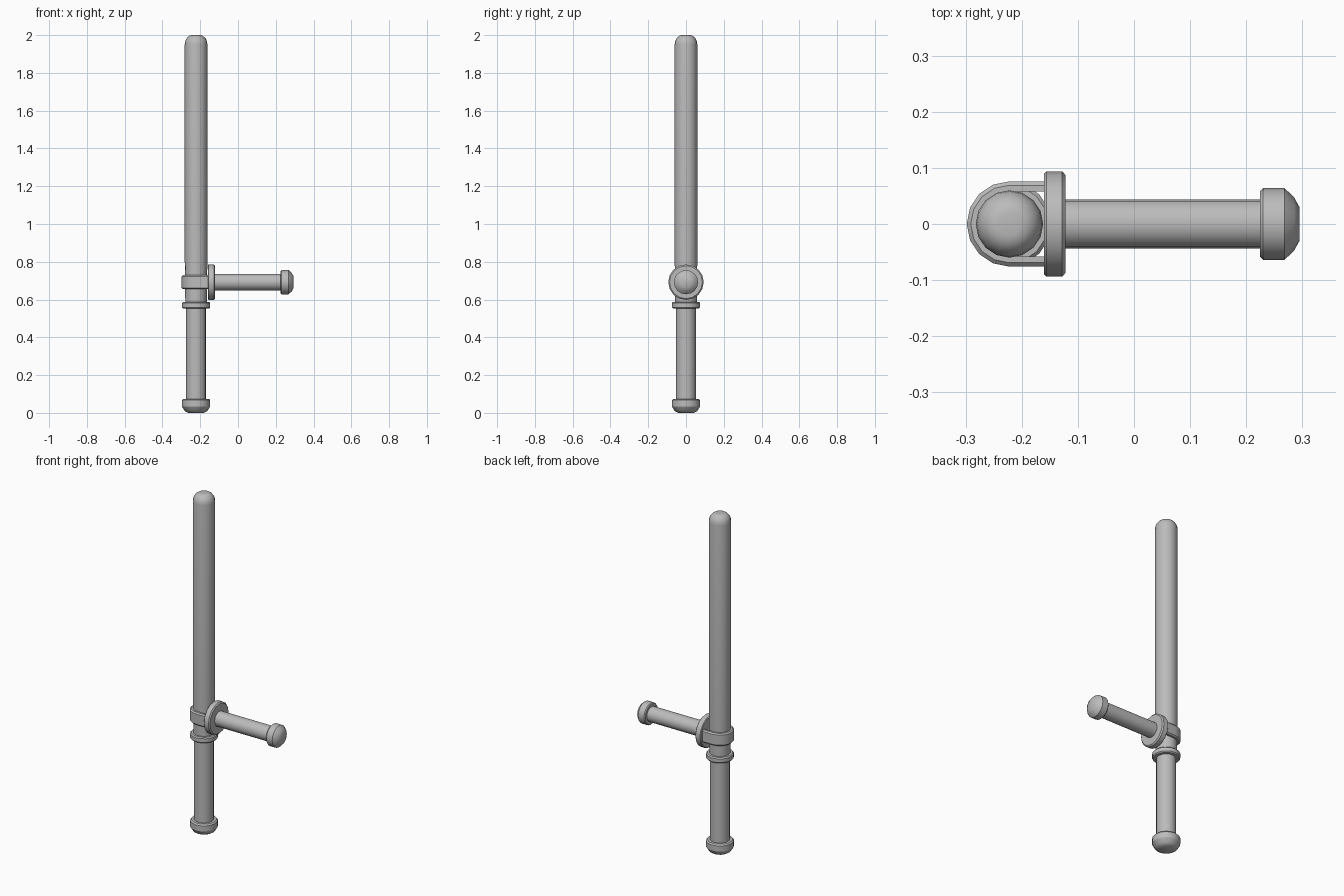
import bpy, bmesh
from math import cos, sin, pi, radians
from mathutils import Vector

if "Cube" in bpy.data.objects:
    bpy.data.objects.remove(bpy.data.objects["Cube"])

SHAFT_X = -0.222   # axis of the long shaft
GRIP_Z = 0.692     # axis of the side handle
SIDES = 16

grey = bpy.data.materials.new("grey")
grey.use_nodes = True
colour = (0.5, 0.5, 0.5, 1)
grey.diffuse_color = colour
grey.node_tree.nodes["Principled BSDF"].inputs["Base Color"].default_value = colour


def finish(name, bm):
    bmesh.ops.recalc_face_normals(bm, faces=bm.faces)
    mesh = bpy.data.meshes.new(name)
    bm.to_mesh(mesh)
    bm.free()
    mesh.materials.append(grey)
    obj = bpy.data.objects.new(name, mesh)
    bpy.context.collection.objects.link(obj)
    bpy.ops.object.select_all(action="DESELECT")
    obj.select_set(True)
    bpy.context.view_layer.objects.active = obj
    bpy.ops.object.shade_smooth_by_angle(angle=radians(30))
    return obj


def skin(bm, rings):
    """Bridge consecutive closed loops and cap both ends."""
    for a, b in zip(rings, rings[1:]):
        for i in range(len(a)):
            j = (i + 1) % len(a)
            bm.faces.new((a[i], a[j], b[j], b[i]))
    bm.faces.new(rings[0])
    bm.faces.new(rings[-1])


def turned(name, profile, sideways=False):
    """Lathe (radius, position) pairs around the shaft or the handle axis."""
    bm = bmesh.new()
    rings = []
    for r, t in profile:
        ring = []
        for i in range(SIDES):
            c, s = r * cos(2 * pi * i / SIDES), r * sin(2 * pi * i / SIDES)
            ring.append(bm.verts.new((t, s, GRIP_Z + c) if sideways
                                     else (SHAFT_X + c, s, t)))
        rings.append(ring)
    skin(bm, rings)
    return finish(name, bm)


# Long shaft with rounded tip
dome = [(0.02 + 0.04 * cos(a), 1.95 + 0.05 * sin(a))
        for a in (pi / 2 * k / 5 for k in range(6))]
turned("shaft", [(0.057, 0.57), (0.058, 0.7), (0.06, 0.8)] + dome)

# Lower grip, collar and pommel
turned("lower_grip", [(0.053, 0.05), (0.053, 0.57)])
turned("collar", [(0.069, 0.553), (0.075, 0.559), (0.075, 0.581), (0.069, 0.587)])
turned("pommel", [(0.042, 0), (0.06, 0.01), (0.075, 0.034),
                  (0.075, 0.067), (0.068, 0.074)])

# Side handle with guard disc and end knob
turned("guard_disc", [(0.09, -0.16), (0.094, -0.156), (0.094, -0.128),
                      (0.087, -0.122)], True)
turned("side_handle", [(0.044, -0.13), (0.044, 0.24)], True)
turned("handle_knob", [(0.059, 0.225), (0.064, 0.23), (0.064, 0.268),
                       (0.048, 0.285), (0.03, 0.295)], True)

# U-shaped strap wrapping the shaft and meeting the guard disc
bm = bmesh.new()
section = [(0.058, -0.037), (0.069, -0.037), (0.076, -0.03),
           (0.076, 0.03), (0.069, 0.037), (0.058, 0.037)]
stations = [(-0.15, Vector((0, 1)))]
stations += [(SHAFT_X, Vector((cos(a), sin(a))))
             for a in (pi / 2 + pi * k / 8 for k in range(9))]
stations += [(-0.15, Vector((0, -1)))]
skin(bm, [[bm.verts.new((x + d.x * r, d.y * r, GRIP_Z + h)) for r, h in section]
          for x, d in stations])
finish("strap", bm)
